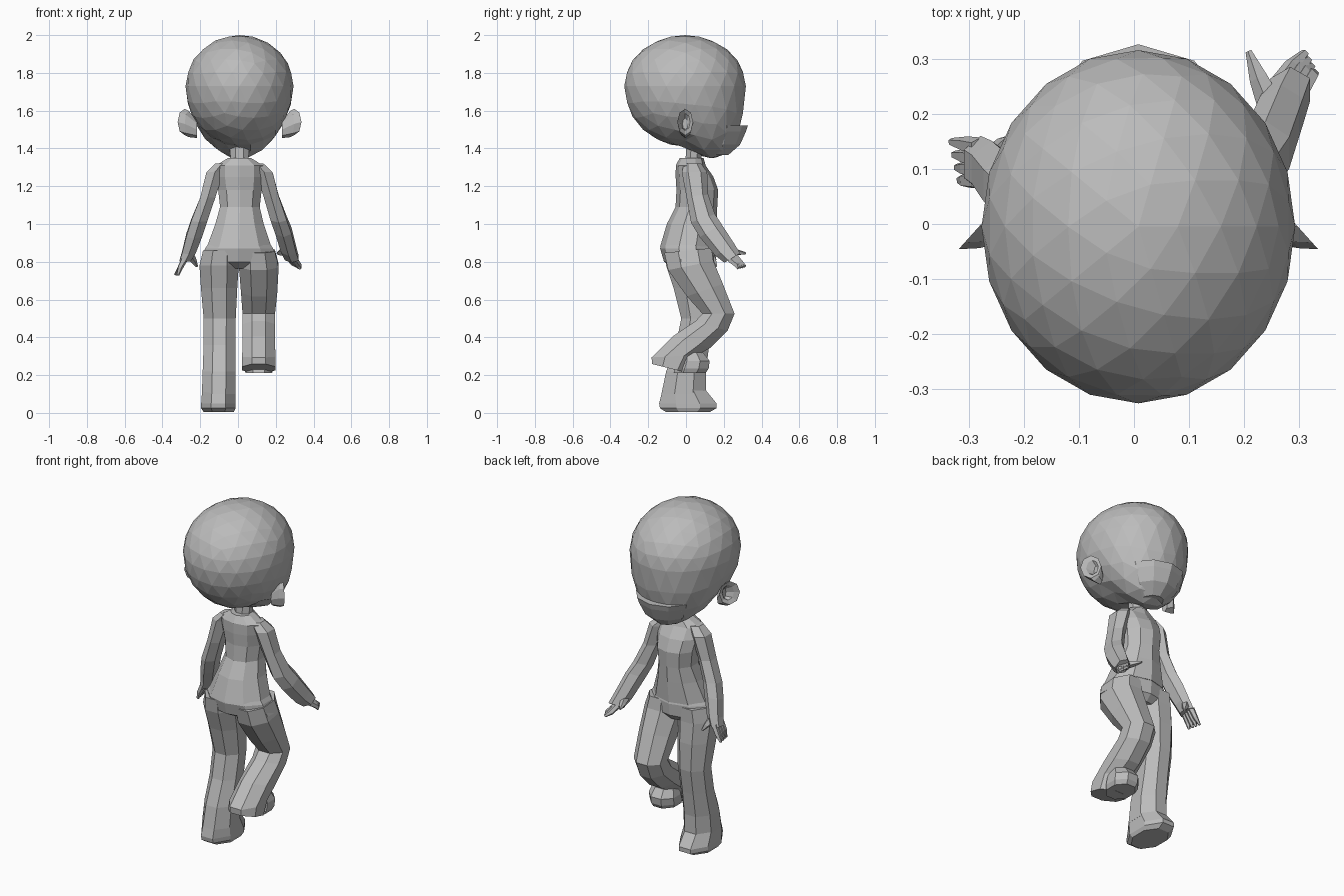
import bpy, bmesh, math
from mathutils import Vector

grey = bpy.data.materials.new("plain grey")
grey.diffuse_color = (0.5, 0.5, 0.5, 1)


def finish(bm, name):
    bmesh.ops.recalc_face_normals(bm, faces=bm.faces)
    me = bpy.data.meshes.new(name)
    bm.to_mesh(me)
    bm.free()
    me.materials.append(grey)
    ob = bpy.data.objects.new(name, me)
    bpy.context.collection.objects.link(ob)
    return ob


def skin(name, loops):
    """Join equal-length loops of points into a closed flat-faced skin."""
    bm = bmesh.new()
    rows = [[bm.verts.new(p) for p in loop] for loop in loops]
    n = len(rows[0])
    for a, b in zip(rows, rows[1:]):
        for i in range(n):
            j = (i + 1) % n
            bm.faces.new((a[i], a[j], b[j], b[i]))
    bm.faces.new(rows[0][::-1])
    bm.faces.new(rows[-1])
    return finish(bm, name)


def loft(name, rings, n=8):
    """Rings are (x, y, z, half width, half depth, rise of z along y)."""
    k = 1 / math.cos(math.pi / n)
    loops = []
    for x, y, z, rx, ry, slope in rings:
        loop = []
        for i in range(n):
            t = 2 * math.pi * (i + 0.5) / n
            dy = ry * k * math.sin(t)
            loop.append((x + rx * k * math.cos(t), y + dy, z + slope * dy))
        loops.append(loop)
    return skin(name, loops)


def finger(name, pts, radii):
    """Five-sided tapering tube along a few points."""
    pts = [Vector(p) for p in pts]
    d = (pts[-1] - pts[0]).normalized()
    u = d.cross(Vector((0, 1, 0.3))).normalized()
    v = d.cross(u)
    return skin(name, [[p + r * (u * math.cos(i * 1.2566) + v * math.sin(i * 1.2566))
                        for i in range(5)] for p, r in zip(pts, radii)])


# head: faceted ball, deeper below at the face (+y) side
bm = bmesh.new()
bmesh.ops.create_icosphere(bm, subdivisions=3, radius=1)
for v in bm.verts:
    x, y, z = v.co
    low = 0.32 + 0.2 * min(max(y / 0.8, 0), 1)
    v.co = (0.008 + 0.286 * x, -0.005 + 0.322 * y, 1.73 + z * (0.27 if z > 0 else low))
finish(bm, "head")

# chin ledge
loft("chin", [(0.008, 0.15, 1.365, 0.06, 0.07, 0), (0.008, 0.16, 1.42, 0.12, 0.12, 0),
              (0.008, 0.165, 1.49, 0.155, 0.145, 0), (0.008, 0.17, 1.522, 0.165, 0.15, 0)], 10)

# cupped ears: rear edge flares outwards
for side, label in ((1, "right"), (-1, "left")):
    loops = []
    for off, cz, ry, rz, flare in ((0.225, 1.50, 0.025, 0.045, 0), (0.27, 1.53, 0.04, 0.07, 0.5),
                                   (0.29, 1.54, 0.042, 0.07, 0.9), (0.28, 1.54, 0.026, 0.045, 0.8),
                                   (0.255, 1.53, 0.015, 0.03, 0)):
        loop = []
        for i in range(8):
            t = i * math.pi / 4
            y = ry * math.cos(t)
            loop.append((0.008 + side * (off - flare * y), y - 0.004, cz + rz * math.sin(t)))
        loops.append(loop)
    skin(label + "_ear", loops)

# neck, torso and hips
loft("neck", [(0.008, 0.04, 1.28, 0.06, 0.055, 0), (0.008, 0.04, 1.35, 0.048, 0.042, 0),
              (0.008, 0.05, 1.46, 0.055, 0.045, 0)])
loft("torso", [(0.008, 0.03, 1.35, 0.06, 0.06, 0), (0.008, 0.025, 1.31, 0.125, 0.075, 0),
               (0.008, 0.045, 1.25, 0.125, 0.095, 0), (0.01, 0.06, 1.18, 0.115, 0.105, 0),
               (0.01, 0.055, 1.09, 0.105, 0.105, 0), (0.008, 0.03, 1.0, 0.128, 0.125, 0),
               (0.006, 0.008, 0.88, 0.17, 0.138, 0)], 10)
loft("hips", [(0.006, 0.008, 0.90, 0.16, 0.13, 0), (0.006, 0.008, 0.87, 0.18, 0.138, 0),
              (0.006, 0.015, 0.80, 0.205, 0.125, 0), (0.006, 0.03, 0.765, 0.15, 0.08, 0)], 10)

# standing leg with a flared trouser end and shoe
loft("standing_leg", [(-0.095, 0.01, 0.86, 0.09, 0.125, 0), (-0.1, 0.015, 0.78, 0.104, 0.12, 0),
                      (-0.1, 0.04, 0.66, 0.096, 0.105, 0), (-0.097, 0.06, 0.50, 0.085, 0.085, 0),
                      (-0.098, 0.035, 0.36, 0.084, 0.088, 0), (-0.1, 0.0, 0.22, 0.087, 0.105, 0),
                      (-0.102, -0.012, 0.10, 0.089, 0.118, 0)])
loft("standing_shoe", [(-0.102, -0.01, 0.12, 0.088, 0.115, 0), (-0.104, 0.01, 0.05, 0.091, 0.152, 0),
                       (-0.104, 0.012, 0.025, 0.091, 0.15, 0), (-0.102, 0.01, 0.004, 0.08, 0.115, 0)])

# raised leg, bent at the knee, with its shoe
loft("raised_leg", [(0.105, 0.01, 0.86, 0.09, 0.125, 0.1), (0.11, 0.025, 0.78, 0.105, 0.12, 0.2),
                    (0.112, 0.1, 0.65, 0.096, 0.095, 0.35), (0.11, 0.172, 0.525, 0.086, 0.085, 0),
                    (0.11, 0.135, 0.46, 0.085, 0.085, -0.3), (0.11, 0.03, 0.375, 0.086, 0.1, -0.3),
                    (0.11, -0.06, 0.30, 0.088, 0.122, 0.05), (0.11, -0.085, 0.235, 0.088, 0.095, -0.25)])
loft("raised_shoe", [(0.11, 0.03, 0.32, 0.065, 0.06, 0), (0.11, 0.04, 0.275, 0.08, 0.085, 0),
                     (0.11, 0.03, 0.235, 0.08, 0.09, 0), (0.11, 0.02, 0.212, 0.07, 0.085, 0)])

# arms: shoulder to knuckles
loft("right_arm", [(0.10, 0.035, 1.32, 0.035, 0.04, 0), (0.138, 0.045, 1.275, 0.045, 0.058, 0),
                   (0.175, 0.06, 1.15, 0.04, 0.05, 0.1), (0.215, 0.09, 1.03, 0.043, 0.055, 0.35),
                   (0.24, 0.13, 0.965, 0.043, 0.05, 0.6), (0.268, 0.205, 0.865, 0.04, 0.042, 0.7),
                   (0.285, 0.245, 0.82, 0.036, 0.036, 0.6)], 6)
loft("left_arm", [(-0.085, 0.03, 1.32, 0.035, 0.04, 0), (-0.122, 0.035, 1.275, 0.045, 0.055, 0),
                  (-0.16, 0.03, 1.14, 0.04, 0.05, 0), (-0.205, 0.045, 1.02, 0.043, 0.052, 0.15),
                  (-0.232, 0.07, 0.94, 0.042, 0.05, 0.3), (-0.26, 0.1, 0.85, 0.036, 0.045, 0.2),
                  (-0.28, 0.11, 0.805, 0.03, 0.044, 0.1)], 6)

# fingers and thumbs
for i in range(4):
    f = i / 3
    finger("right_finger", [(0.265 + 0.035 * f, 0.255 - 0.02 * f, 0.83 - 0.02 * f),
                            (0.288 + 0.035 * f, 0.288 - 0.015 * f, 0.795 - 0.015 * f),
                            (0.312 + 0.018 * f, 0.312 - 0.035 * f, 0.775 - 0.01 * f)],
           (0.018, 0.015, 0.008))
    finger("left_finger", [(-0.283, 0.14 - 0.06 * f, 0.815),
                           (-0.306, 0.145 - 0.065 * f, 0.77),
                           (-0.333 + 0.015 * f, 0.15 - 0.07 * f, 0.73)],
           (0.018, 0.015, 0.007))
finger("right_thumb", [(0.25, 0.215, 0.855), (0.228, 0.265, 0.85), (0.209, 0.315, 0.845)],
       (0.025, 0.018, 0.006))
finger("left_thumb", [(-0.258, 0.12, 0.84), (-0.235, 0.145, 0.805), (-0.217, 0.16, 0.775)],
       (0.025, 0.017, 0.006))
